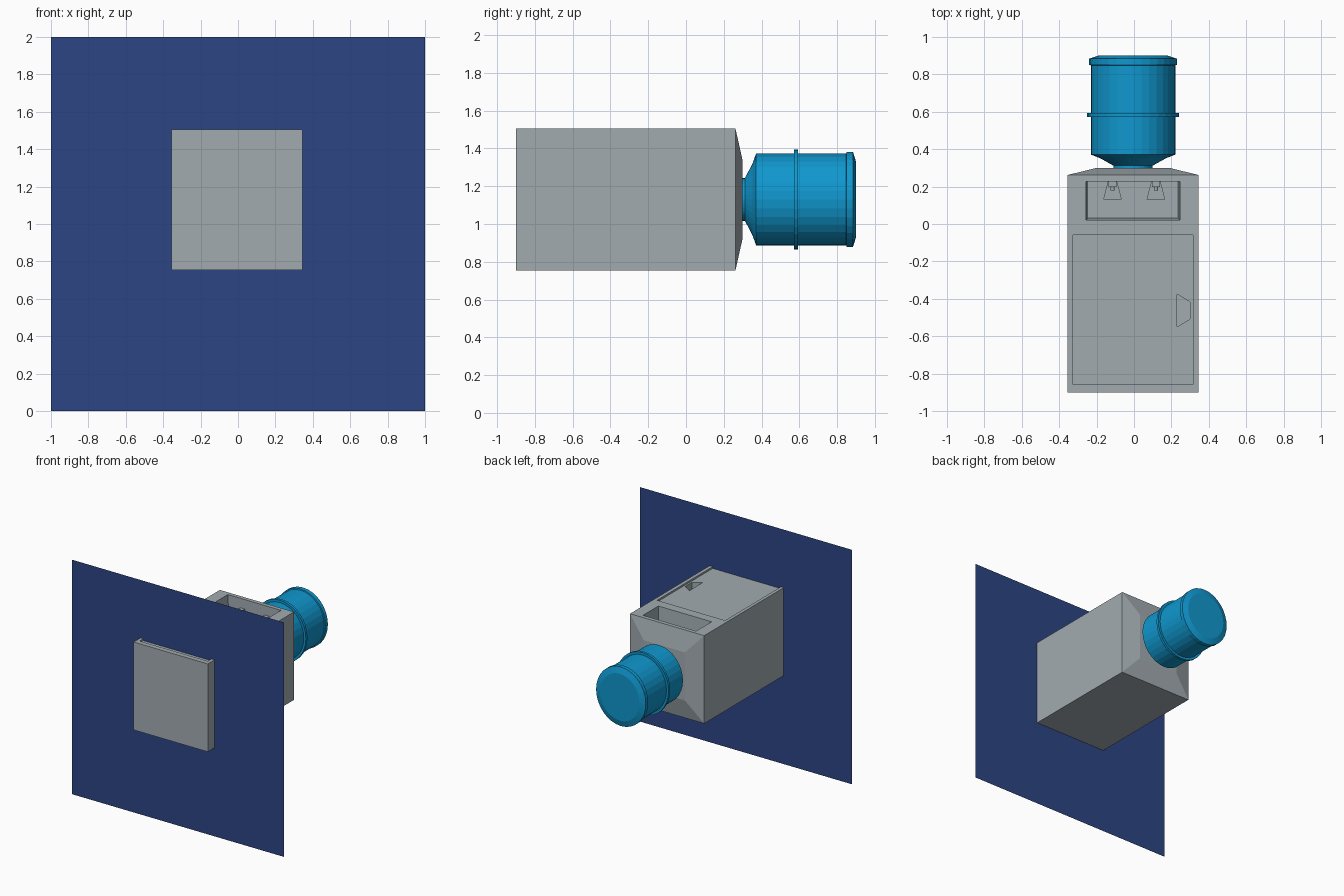
import bpy, bmesh, math

if "Cube" in bpy.data.objects:
    bpy.data.objects.remove(bpy.data.objects["Cube"])

CX, CZ = -0.005, 1.13        # axis of the cabinet and bottle
TOP = 1.505                  # face carrying the door and dispenser niche


def material(name, rgb):
    m = bpy.data.materials.new(name)
    m.diffuse_color = (*rgb, 1)
    m.use_nodes = True
    m.node_tree.nodes["Principled BSDF"].inputs["Base Color"].default_value = m.diffuse_color
    return m


GREY = material("cabinet grey", (0.36, 0.41, 0.435))
BLUE = material("bottle blue", (0.005, 0.31, 0.62))
NAVY = material("panel navy", (0.026, 0.06, 0.23))


def loft(name, rings, mat):
    """Closed solid through matching rings of 3D points."""
    bm = bmesh.new()
    vs = [[bm.verts.new(p) for p in ring] for ring in rings]
    n = len(rings[0])
    for a, b in zip(vs, vs[1:]):
        for i in range(n):
            j = (i + 1) % n
            bm.faces.new((a[i], a[j], b[j], b[i]))
    bm.faces.new(vs[0][::-1])
    bm.faces.new(vs[-1])
    bmesh.ops.recalc_face_normals(bm, faces=bm.faces)
    me = bpy.data.meshes.new(name)
    bm.to_mesh(me)
    bm.free()
    me.materials.append(mat)
    ob = bpy.data.objects.new(name, me)
    bpy.context.collection.objects.link(ob)
    return ob


def prism(name, low, z0, z1, mat, high=None):
    return loft(name, [[(x, y, z0) for x, y in low],
                       [(x, y, z1) for x, y in (high or low)]], mat)


def rect(x0, x1, y0, y1):
    return [(x0, y0), (x1, y0), (x1, y1), (x0, y1)]


def cut(ob, cutter):
    cutter.hide_render = True
    mod = ob.modifiers.new("cut", 'BOOLEAN')
    mod.operation = 'DIFFERENCE'
    mod.solver = 'EXACT'
    mod.object = cutter
    bpy.context.view_layer.objects.active = ob
    bpy.ops.object.modifier_apply(modifier=mod.name)
    bpy.data.objects.remove(cutter)


# Cabinet: box with a shallow pyramid shoulder towards the bottle
def section(y, hx, hz):
    return [(CX + sx * hx, y, CZ + sz * hz)
            for sx, sz in ((-1, -1), (1, -1), (1, 1), (-1, 1))]


cabinet = loft("cabinet", [section(-0.9, 0.35, 0.375), section(0.262, 0.35, 0.375),
                           section(0.3, 0.195, 0.205)], GREY)

# Recessed door, handle pocket and dispenser niche
cut(cabinet, prism("door_cutter", rect(-0.327, 0.315, -0.858, -0.06), TOP - 0.015, TOP + 0.1, GREY))
cut(cabinet, prism("handle_cutter", [(0.23, -0.55), (0.30, -0.508), (0.30, -0.417), (0.23, -0.375)],
                   TOP - 0.07, TOP + 0.1, GREY))
NICHE = TOP - 0.18
cut(cabinet, prism("niche_cutter", rect(-0.245, 0.235, 0.032, 0.228), NICHE, TOP + 0.01, GREY,
                   rect(-0.257, 0.247, 0.02, 0.228)))

# Two taps: tapered lever plate, spout block and nozzle
for side, x in (("left", -0.115), ("right", 0.117)):
    prism(side + "_tap_plate", [(x - 0.05, 0.13), (x + 0.05, 0.13), (x + 0.025, 0.226), (x - 0.025, 0.226)],
          NICHE - 0.01, NICHE + 0.03, GREY)
    prism(side + "_tap_spout", rect(x - 0.022, x + 0.022, 0.198, 0.226), NICHE, NICHE + 0.1, GREY)
    nozzle = [(x + 0.011 * math.cos(a), NICHE + 0.08 + 0.011 * math.sin(a))
              for a in (i * math.tau / 12 for i in range(12))]
    loft(side + "_tap_nozzle", [[(px, y, pz) for px, pz in nozzle] for y in (0.18, 0.2)], GREY)


# Bottle parts: slightly oval lathes along y
def lathe(name, profile, sides=32):
    rings = []
    for y, r in profile:
        rings.append([(CX + 0.93 * r * math.cos(i * math.tau / sides), y,
                       CZ + r * math.sin(i * math.tau / sides)) for i in range(sides)])
    return loft(name, rings, BLUE)


lathe("bottle", [(0.298, 0.113), (0.312, 0.113), (0.352, 0.19), (0.371, 0.243), (0.848, 0.243),
                 (0.851, 0.252), (0.884, 0.252), (0.9, 0.2)])
lathe("bottle_ring", [(0.571, 0.264), (0.593, 0.264)])

# Thin backing sheet crossing the cabinet
me = bpy.data.meshes.new("wall_panel")
Y = -0.81
me.from_pydata([(-1, Y, 0), (1, Y, 0), (1, Y, 2), (-1, Y, 2)], [], [(0, 1, 2, 3)])
me.materials.append(NAVY)
bpy.context.collection.objects.link(bpy.data.objects.new("wall_panel", me))
